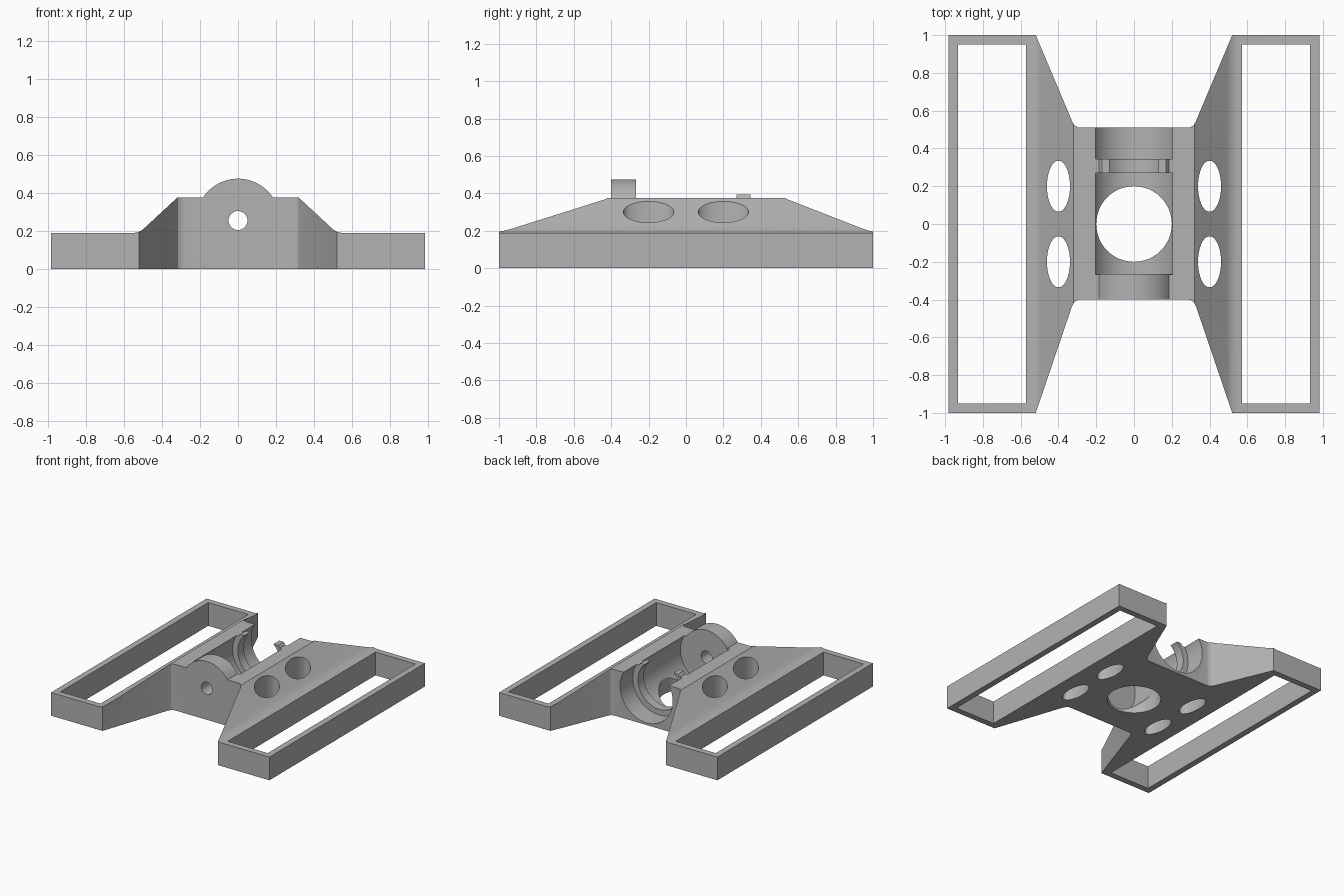
import bpy, bmesh, math
from mathutils import Matrix, Vector

if "Cube" in bpy.data.objects:
    bpy.data.objects.remove(bpy.data.objects["Cube"])

grey = bpy.data.materials.new("mid grey")
grey.diffuse_color = (0.45, 0.45, 0.45, 1)
grey.use_nodes = True
grey.node_tree.nodes["Principled BSDF"].inputs["Base Color"].default_value = grey.diffuse_color
AXIS_Z = 0.255      # height of the lengthwise cradle axis


def finish(bm, name):
    bmesh.ops.recalc_face_normals(bm, faces=bm.faces)
    mesh = bpy.data.meshes.new(name)
    bm.to_mesh(mesh)
    bm.free()
    ob = bpy.data.objects.new(name, mesh)
    bpy.context.collection.objects.link(ob)
    mesh.materials.append(grey)
    return ob


def prism(name, points, move):
    """Closed outline of 3D points pulled along a vector."""
    bm = bmesh.new()
    face = bm.faces.new([bm.verts.new(p) for p in points])
    new = bmesh.ops.extrude_face_region(bm, geom=[face])["geom"]
    verts = [v for v in new if isinstance(v, bmesh.types.BMVert)]
    bmesh.ops.translate(bm, verts=verts, vec=Vector(move))
    return finish(bm, name)


def box(name, x0, x1, y0, y1, z0, z1):
    return prism(name, [(x0, y0, z0), (x1, y0, z0), (x1, y1, z0), (x0, y1, z0)],
                 (0, 0, z1 - z0))


def y_cylinder(name, r, y0, y1, n=96):
    ring = [(r * math.cos(t * math.tau / n), y0, AXIS_Z + r * math.sin(t * math.tau / n))
            for t in range(n)]
    return prism(name, ring, (0, y1 - y0, 0))


def z_cylinder(name, x, y, rx, ry, n=64):
    ring = [(x + rx * math.cos(t * math.tau / n), y + ry * math.sin(t * math.tau / n), -0.1)
            for t in range(n)]
    return prism(name, ring, (0, 0, 0.8))


def combine(ob, tool, operation):
    mod = ob.modifiers.new(operation, 'BOOLEAN')
    mod.operation, mod.object, mod.solver = operation, tool, 'EXACT'
    bpy.context.view_layer.objects.active = ob
    bpy.ops.object.modifier_apply(modifier=mod.name)
    bpy.data.objects.remove(tool)


def mirrored(half):
    return half + [(-a, b) for a, b in reversed(half)]


# frame: height profile along the length, trimmed by the plan outline
profile = mirrored([(0.32, 0.375), (0.497, 0.211), (0.51, 0.201), (0.525, 0.194),
                    (0.55, 0.189), (1.1, 0.189), (1.1, 0.0)])
frame = prism("frame", [(x, -1.1, z) for x, z in profile], (0, 2.2, 0))
plan = mirrored([(0.285, -0.40), (0.30, -0.403), (0.315, -0.412), (0.328, -0.435),
                 (0.52, -1), (0.983, -1), (0.983, 1), (0.52, 1),
                 (0.328, 0.545), (0.315, 0.522), (0.30, 0.513), (0.285, 0.51)])
combine(frame, prism("plan", [(x, y, -0.1) for x, y in plan], (0, 0, 1)), 'INTERSECT')

# strap slots and oval lightening holes on both sides
for s in (-1, 1):
    x0, x1 = sorted((s * 0.573, s * 0.933))
    combine(frame, box("slot", x0, x1, -0.95, 0.95, -0.1, 0.5), 'DIFFERENCE')
    for y in (-0.2, 0.2):
        combine(frame, z_cylinder("oval", s * 0.4, y, 0.061, 0.135), 'DIFFERENCE')

# round cradle, open at the back
combine(frame, y_cylinder("cradle", 0.237, -0.268, 0.7), 'DIFFERENCE')

# front disc and rear retaining ring with clipped tips
combine(frame, y_cylinder("front_disc", 0.22, -0.40, -0.266), 'UNION')
ring = y_cylinder("retaining_ring", 0.239, 0.27, 0.345)
combine(ring, box("trim", -0.5, 0.5, 0, 0.6, 0.375, 0.8), 'DIFFERENCE')
tips = y_cylinder("ring_tips", 0.22, 0.27, 0.345)
combine(tips, box("trim", -0.5, 0.5, 0, 0.6, 0.395, 0.8), 'DIFFERENCE')
combine(ring, tips, 'UNION')
combine(ring, y_cylinder("bore", 0.191, 0, 0.6), 'DIFFERENCE')
combine(frame, ring, 'UNION')

# shaft hole in the front disc and large hole in the cradle floor
combine(frame, y_cylinder("shaft_hole", 0.05, -0.6, 0, 40), 'DIFFERENCE')
combine(frame, z_cylinder("floor_hole", 0, 0, 0.2, 0.2, 96), 'DIFFERENCE')

bpy.ops.object.select_all(action='DESELECT')
frame.select_set(True)
bpy.context.view_layer.objects.active = frame
bpy.ops.object.shade_smooth_by_angle(angle=math.radians(25))
